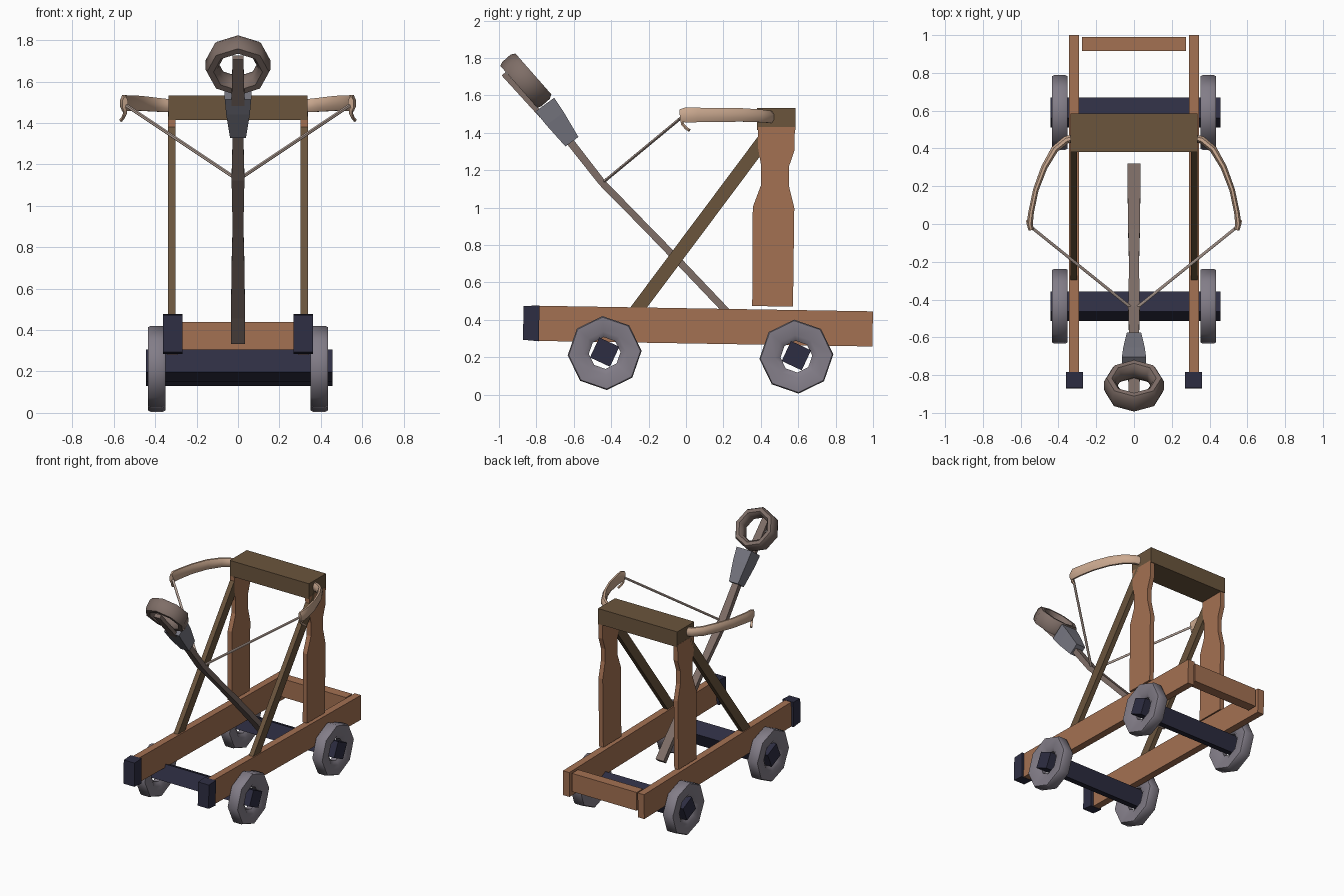
import bpy, bmesh, math
from mathutils import Vector

if "Cube" in bpy.data.objects:
    bpy.data.objects.remove(bpy.data.objects["Cube"])


def mat(name, r, g, b):
    m = bpy.data.materials.new(name)
    m.diffuse_color = (r, g, b, 1)
    m.use_nodes = True
    m.node_tree.nodes["Principled BSDF"].inputs["Base Color"].default_value = m.diffuse_color
    return m


WOOD = mat("orange wood", 0.37, 0.165, 0.085)
DARK_WOOD = mat("dark olive wood", 0.145, 0.09, 0.046)
IRON = mat("blue black iron", 0.027, 0.027, 0.055)
STONE = mat("grey wheel", 0.225, 0.205, 0.245)
HORN = mat("pale bow wood", 0.60, 0.40, 0.28)
CORD = mat("cord", 0.46, 0.36, 0.31)
ARM = mat("grey brown wood", 0.21, 0.155, 0.135)
STEEL = mat("slate metal", 0.18, 0.18, 0.215)

X, Z = Vector((1, 0, 0)), Vector((0, 0, 1))


def finish(name, bm, material, smooth):
    bmesh.ops.recalc_face_normals(bm, faces=bm.faces)
    me = bpy.data.meshes.new(name)
    bm.to_mesh(me)
    bm.free()
    me.materials.append(material)
    ob = bpy.data.objects.new(name, me)
    bpy.context.collection.objects.link(ob)
    if smooth:
        bpy.context.view_layer.objects.active = ob
        ob.select_set(True)
        bpy.ops.object.shade_smooth_by_angle(angle=math.radians(smooth))
        ob.select_set(False)
    return ob


def bar(name, stations, up, material, sides=4, smooth=0):
    """Loft along stations (x, y, z, half size across, half size along up)."""
    bm = bmesh.new()
    pts = [Vector(s[:3]) for s in stations]
    k = math.sqrt(2) if sides == 4 else 1
    loops = []
    for i, s in enumerate(stations):
        t = (pts[min(i + 1, len(pts) - 1)] - pts[max(i - 1, 0)]).normalized()
        u = t.cross(up).normalized()
        v = u.cross(t).normalized()
        loop = []
        for j in range(sides):
            a = 2 * math.pi * (j + 0.5) / sides
            loop.append(bm.verts.new(pts[i] + u * s[3] * k * math.cos(a) + v * s[4] * k * math.sin(a)))
        loops.append(loop)
    for a, b in zip(loops, loops[1:]):
        for j in range(sides):
            n = (j + 1) % sides
            bm.faces.new((a[j], a[n], b[n], b[j]))
    bm.faces.new(loops[0])
    bm.faces.new(loops[-1])
    return finish(name, bm, material, smooth)


def ring(name, centre, axis, ref, profile, material, sides=8, turn=0):
    """Revolve a closed (radius, offset) profile around an axis."""
    bm = bmesh.new()
    c, axis, ref = Vector(centre), Vector(axis).normalized(), Vector(ref).normalized()
    side = axis.cross(ref)
    loops = []
    for i in range(sides):
        a = 2 * math.pi * i / sides + turn
        d = ref * math.cos(a) + side * math.sin(a)
        loops.append([bm.verts.new(c + d * r + axis * h) for r, h in profile])
    n = len(profile)
    for i in range(sides):
        a, b = loops[i], loops[(i + 1) % sides]
        for j in range(n):
            bm.faces.new((a[j], a[(j + 1) % n], b[(j + 1) % n], b[j]))
    return finish(name, bm, material, 50)


def box(name, x0, x1, y0, y1, z0, z1, material):
    y, z = (y0 + y1) / 2, (z0 + z1) / 2
    hy, hz = (y1 - y0) / 2, (z1 - z0) / 2
    return bar(name, [(x0, y, z, hy, hz), (x1, y, z, hy, hz)], Z, material)


# axles and wheels
wheel_profile = [(0.085, -0.02), (0.115, -0.042), (0.192, -0.042), (0.198, -0.03),
                 (0.198, 0.03), (0.192, 0.042), (0.115, 0.042), (0.085, 0.02)]
for label, y, z in (("front", -0.435, 0.222), ("rear", 0.59, 0.203)):
    up = Vector((0, math.sin(math.radians(25)), math.cos(math.radians(25))))
    bar(label + "_axle", [(-0.443, y, z + 0.005, 0.059, 0.059),
                          (0.457, y, z + 0.005, 0.059, 0.059)], up, IRON)
    for side, s in (("left", -1), ("right", 1)):
        ring(f"{label}_{side}_wheel", (s * 0.393, y, z), X, Z, wheel_profile, STONE, turn=0.06)

for side, s in (("left", -1), ("right", 1)):
    # chassis rail with iron end cap
    bar(side + "_rail", [(s * 0.317, -0.80, 0.381, 0.027, 0.094),
                         (s * 0.317, 0.998, 0.351, 0.027, 0.094)], Z, WOOD)
    bar(side + "_rail_cap", [(s * 0.315, -0.87, 0.383, 0.046, 0.09),
                             (s * 0.315, -0.785, 0.381, 0.046, 0.096)], Z, IRON)
    # shaped upright post
    bar(side + "_post", [(s * 0.319, y, z, w, 0.018) for y, z, w in (
        (0.463, 0.472, 0.109), (0.468, 1.0, 0.111), (0.476, 1.12, 0.074),
        (0.476, 1.22, 0.074), (0.483, 1.31, 0.097), (0.483, 1.43, 0.099))], X, WOOD)
    # diagonal brace
    bar(side + "_brace", [(s * 0.319, -0.27, 0.443, 0.036, 0.018),
                          (s * 0.319, 0.475, 1.44, 0.036, 0.018)], X, DARK_WOOD)
    # curved bow limb
    bar(side + "_bow_limb", [(s * x, y, z, w, h) for x, y, z, w, h in (
        (0.30, 0.46, 1.482, 0.022, 0.033), (0.36, 0.445, 1.485, 0.022, 0.035),
        (0.42, 0.395, 1.49, 0.021, 0.037), (0.475, 0.30, 1.495, 0.018, 0.039),
        (0.52, 0.18, 1.495, 0.016, 0.040), (0.545, 0.06, 1.495, 0.016, 0.042),
        (0.552, 0.0, 1.495, 0.018, 0.044), (0.545, -0.03, 1.492, 0.015, 0.036))],
        Z, HORN, sides=8, smooth=50)
    # small hook under the limb tip
    bar(side + "_bow_hook", [(s * x, y, z, 0.009, 0.009) for x, y, z in (
        (0.545, -0.025, 1.475), (0.546, -0.018, 1.445), (0.555, 0.0, 1.425), (0.565, 0.018, 1.413))],
        X, HORN, sides=6, smooth=60)
    # bow string
    bar(side + "_string", [(s * 0.54, -0.02, 1.485, 0.009, 0.009),
                           (0, -0.455, 1.125, 0.009, 0.009)], Z, CORD, sides=6, smooth=60)

# cross members
box("rear_board", -0.275, 0.275, 0.915, 0.99, 0.30, 0.44, WOOD)
box("top_beam", -0.336, 0.336, 0.38, 0.586, 1.415, 1.533, DARK_WOOD)

# throwing arm, pivoting low between the rails
bar("throwing_arm", [(0, y, z, t, w) for y, z, t, w in (
    (0.305, 0.345, 0.020, 0.034), (0.195, 0.468, 0.019, 0.034), (-0.04, 0.715, 0.019, 0.031),
    (-0.22, 0.90, 0.018, 0.026), (-0.45, 1.135, 0.019, 0.031), (-0.63, 1.365, 0.021, 0.025))],
    X, ARM)

# metal socket, ring cup and its tongue
bar("arm_socket", [(0, -0.61, 1.352, 0.043, 0.038), (0, -0.70, 1.475, 0.058, 0.057),
                   (0, -0.755, 1.55, 0.062, 0.064)], X, STEEL)
ring("sling_ring", (0, -0.855, 1.68), (0, 0.75, 0.66), (0, -0.66, 0.75),
     [(0.10, -0.03), (0.118, -0.052), (0.15, -0.052), (0.158, -0.03),
      (0.158, 0.03), (0.145, 0.052), (0.118, 0.052), (0.10, 0.03)], ARM)
bar("ring_tongue", [(0, -0.77, 1.49, 0.014, 0.032), (0, -0.975, 1.715, 0.014, 0.026)], X, ARM)
